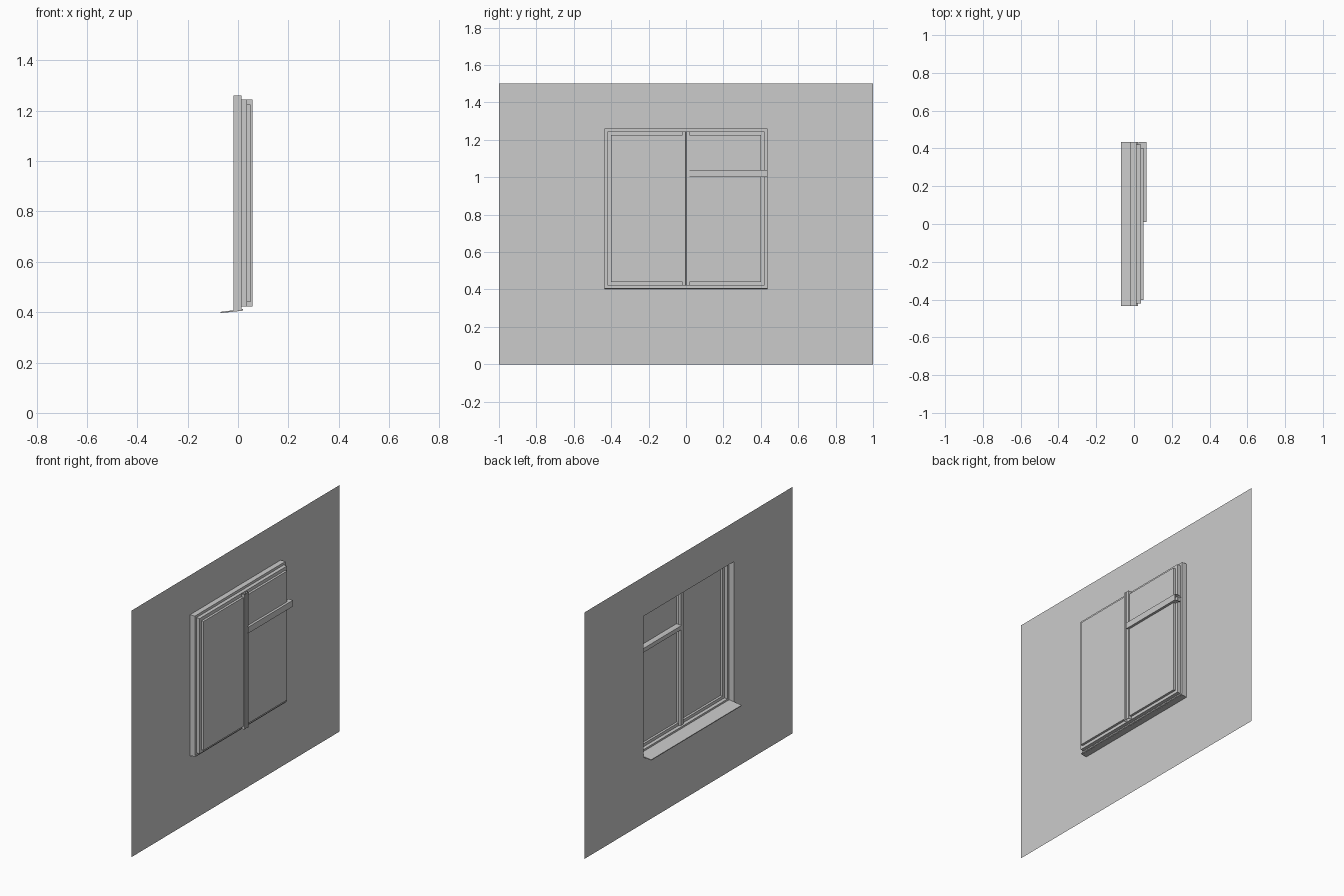
import bpy
import bmesh

cube = bpy.data.objects.get("Cube")
if cube:
    bpy.data.objects.remove(cube, do_unlink=True)

# One plain grey for everything
grey = bpy.data.materials.new("light_grey")
grey.use_nodes = True
COLOUR = (0.6, 0.6, 0.6, 1)
grey.diffuse_color = COLOUR
grey.node_tree.nodes["Principled BSDF"].inputs["Base Color"].default_value = COLOUR


def finish(name, bm):
    mesh = bpy.data.meshes.new(name)
    bm.to_mesh(mesh)
    bm.free()
    mesh.materials.append(grey)
    obj = bpy.data.objects.new(name, mesh)
    bpy.context.collection.objects.link(obj)
    return obj


def ring(bm, x, half, low, high):
    """Upright rectangle of vertices at depth x."""
    corners = ((-half, low), (half, low), (half, high), (-half, high))
    return [bm.verts.new((x, y, z)) for y, z in corners]


def stepped_shell(name, steps):
    """Thin sheet joining rectangles one after another."""
    bm = bmesh.new()
    rings = [ring(bm, *s) for s in steps]
    for a, b in zip(rings, rings[1:]):
        for i in range(4):
            j = (i + 1) % 4
            bm.faces.new((a[i], a[j], b[j], b[i]))
    return finish(name, bm)


def extrude_profile(name, profile, place, start, end, caps=False):
    """Sweep a closed profile straight from start to end."""
    bm = bmesh.new()
    a, b = [[bm.verts.new(place(p, q, t)) for p, q in profile]
            for t in (start, end)]
    n = len(profile)
    for i in range(n):
        j = (i + 1) % n
        bm.faces.new((a[i], a[j], b[j], b[i]))
    if caps:
        bm.faces.new(a[::-1])
        bm.faces.new(b)
    bmesh.ops.recalc_face_normals(bm, faces=bm.faces)
    return finish(name, bm)


def along_y(x, z, t):
    return (x, t, z)


def along_z(x, y, t):
    return (x, y, t)


# Depths of the steps, from the wall to the pane
WALL, REVEAL, FRAME, PANE = -0.018, 0.014, 0.036, 0.05
OPENING = (0.435, 0.405, 1.26)
MIDDLE = (0.42, 0.422, 1.245)
INNER = (0.402, 0.44, 1.225)

# Wall sheet with the window opening
stepped_shell("wall", [(WALL, 1, 0, 1.5), (WALL, *OPENING)])

# Stepped reveal and window frame
stepped_shell("window_frame", [
    (WALL, *OPENING), (REVEAL, *OPENING),
    (REVEAL, *MIDDLE), (FRAME, *MIDDLE),
    (FRAME, *INNER), (PANE, *INNER)])

# Panes
bm = bmesh.new()
bm.faces.new(ring(bm, PANE, *INNER))
finish("window_panes", bm)

# Upright bar with a narrow centre groove, open at its ends
extrude_profile("mullion", [
    (0.026, -0.012), (0.026, 0.012), (0.036, 0.02), (0.057, 0.02),
    (0.057, 0.004), (0.05, 0), (0.057, -0.004), (0.057, -0.02),
    (0.036, -0.02)], along_z, MIDDLE[1], MIDDLE[2])

# Cross bar on one side only, open at its ends
extrude_profile("transom", [
    (0.024, 1.005), (0.024, 1.03), (0.036, 1.038), (0.065, 1.038),
    (0.065, 1), (0.036, 1)], along_y, 0.01, OPENING[0])

# Sloping outer sill
extrude_profile("sill", [
    (-0.07, 0.396), (-0.07, 0.401), (0.02, 0.412), (0.02, 0.406)],
    along_y, -OPENING[0], OPENING[0], caps=True)
